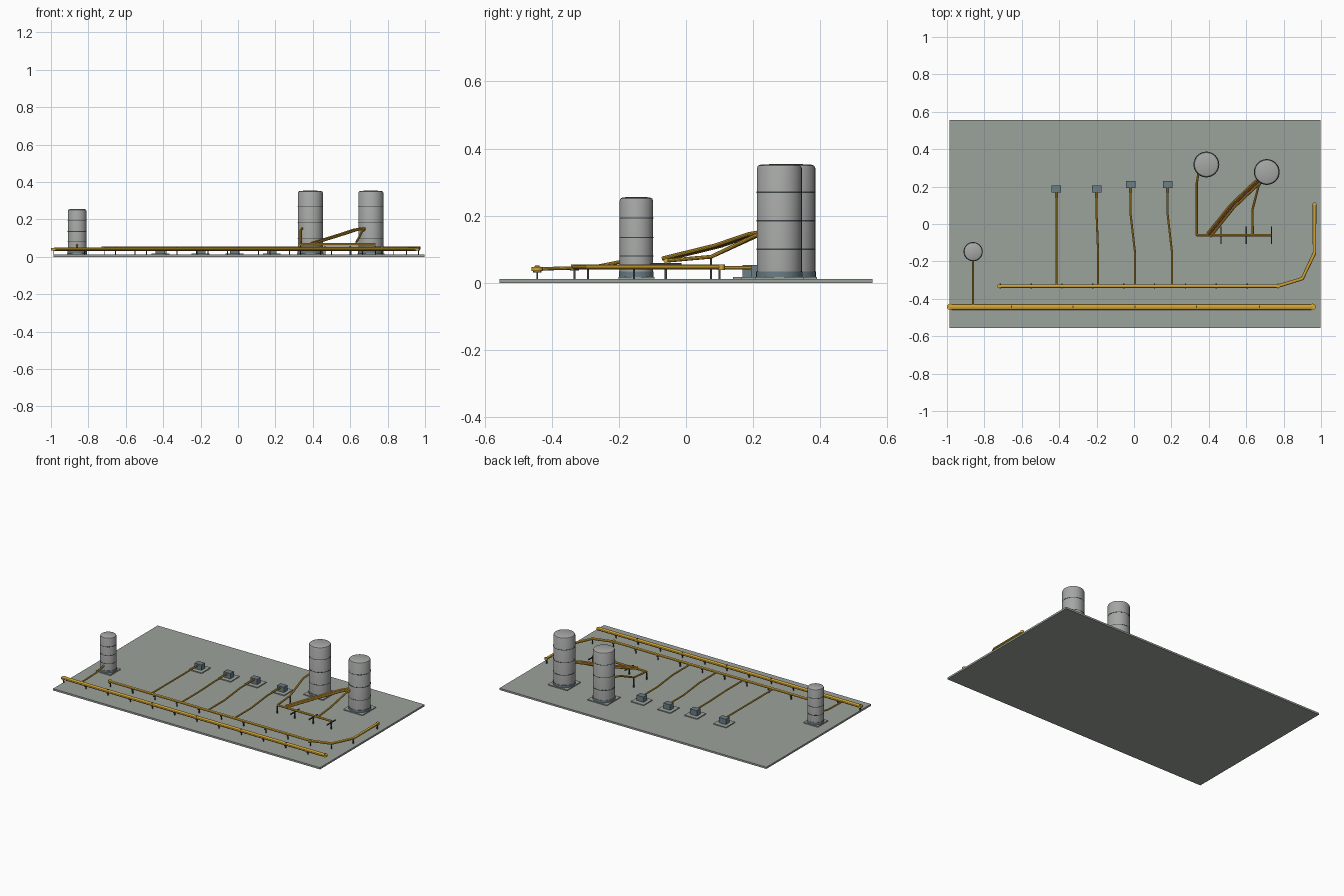
import bpy, bmesh, math
from mathutils import Matrix

if "Cube" in bpy.data.objects:
    bpy.data.objects.remove(bpy.data.objects["Cube"])


def material(name, rgb):
    m = bpy.data.materials.new(name)
    m.diffuse_color = (*rgb, 1)
    m.use_nodes = True
    m.node_tree.nodes["Principled BSDF"].inputs["Base Color"].default_value = m.diffuse_color
    return m


CONCRETE = material("concrete_grey", (0.33, 0.36, 0.33))
STEEL = material("tank_grey", (0.38, 0.39, 0.38))
YELLOW = material("pipe_yellow", (0.66, 0.38, 0.035))
DARK = material("support_dark", (0.05, 0.06, 0.065))
BLUE = material("pump_blue_grey", (0.15, 0.21, 0.24))
RED = material("hot_line_red", (0.45, 0.10, 0.03))


def add(name, mesh, mat, smooth=False):
    ob = bpy.data.objects.new(name, mesh)
    bpy.context.collection.objects.link(ob)
    mesh.materials.clear()
    mesh.materials.append(mat)
    if smooth:
        bpy.ops.object.select_all(action='DESELECT')
        ob.select_set(True)
        bpy.context.view_layer.objects.active = ob
        bpy.ops.object.shade_smooth_by_angle(angle=math.radians(35))
    return ob


def boxes(name, mat, items):
    """One object from (centre x, centre y, z low, z high, size x, size y) boxes."""
    bm = bmesh.new()
    for x, y, z0, z1, sx, sy in items:
        bmesh.ops.create_cube(bm, size=1, matrix=Matrix.Translation((x, y, (z0 + z1) / 2))
                              @ Matrix.Diagonal((sx, sy, z1 - z0, 1)))
    me = bpy.data.meshes.new(name)
    bm.to_mesh(me)
    bm.free()
    return add(name, me, mat)


def lathe(name, mat, cx, cy, profile, steps=32):
    bm = bmesh.new()
    vs = [bm.verts.new((r, 0, z)) for r, z in profile]
    es = [bm.edges.new(p) for p in zip(vs, vs[1:])]
    bmesh.ops.spin(bm, geom=vs + es, axis=(0, 0, 1), cent=(0, 0, 0),
                   angle=2 * math.pi, steps=steps)
    bmesh.ops.remove_doubles(bm, verts=bm.verts, dist=1e-5)
    bmesh.ops.recalc_face_normals(bm, faces=bm.faces)
    bmesh.ops.translate(bm, verts=bm.verts, vec=(cx, cy, 0))
    me = bpy.data.meshes.new(name)
    bm.to_mesh(me)
    bm.free()
    return add(name, me, mat, True)


def pipe(name, mat, pts, r, flat=1.0):
    """Round tube along a path; flat squashes its height about the first point."""
    cu = bpy.data.curves.new(name, 'CURVE')
    cu.dimensions = '3D'
    cu.bevel_depth = r
    cu.bevel_resolution = 3
    cu.use_fill_caps = True
    sp = cu.splines.new('POLY')
    sp.points.add(len(pts) - 1)
    for p, co in zip(sp.points, pts):
        p.co = (*co, 1)
    tmp = bpy.data.objects.new(name + "_path", cu)
    bpy.context.collection.objects.link(tmp)
    me = bpy.data.meshes.new_from_object(tmp.evaluated_get(bpy.context.evaluated_depsgraph_get()))
    bpy.data.objects.remove(tmp)
    z0 = pts[0][2]
    for v in me.vertices:
        v.co.z = z0 + (v.co.z - z0) * flat
    return add(name, me, mat, True)


def disc(name, mat, x, y, z, r, h):
    lathe(name, mat, x, y, [(0, z - h / 2), (r, z - h / 2), (r, z + h / 2), (0, z + h / 2)], 20)


SLAB = 0.012
PAD = 0.018

# Ground slab
boxes("ground_slab", CONCRETE, [(0.006, 0, 0, SLAB, 1.984, 1.11)])


# Tanks: pad, collar, domed shell and thin hoops
def tank(name, x, y, r, top, hoops):
    boxes(name + "_pad", CONCRETE, [(x, y, SLAB - 0.002, PAD, r * 2.15, r * 2.15)])
    lathe(name + "_collar", BLUE, x, y,
          [(0, PAD), (r * 1.03, PAD), (r * 1.03, PAD + 0.016), (0, PAD + 0.016)])
    lathe(name + "_shell", STEEL, x, y,
          [(0, PAD), (r, PAD), (r, top - 0.012), (r * 0.95, top - 0.005),
           (r * 0.8, top - 0.001), (0, top)])
    for z in hoops:
        h, q = 0.0018, r * 1.015
        lathe(name + "_hoop", DARK, x, y, [(r * .99, z - h), (q, z - h), (q, z + h), (r * .99, z + h)])


tank("tall_tank_left", 0.387, 0.318, 0.067, 0.354, (0.10, 0.185, 0.27))
tank("tall_tank_right", 0.71, 0.278, 0.067, 0.354, (0.10, 0.185, 0.27))
tank("small_tank", -0.86, -0.148, 0.05, 0.256, (0.08, 0.135, 0.193))

# Pumps on pads with their branch lines
HEAD_Y, HEAD_Z = -0.332, 0.047
for px, py, hx in ((-0.415, 0.187, -0.415), (-0.2, 0.187, -0.192),
                   (-0.018, 0.212, 0.005), (0.18, 0.212, 0.203)):
    boxes("pump_pad", CONCRETE, [(px, py, SLAB - 0.002, PAD, 0.095, 0.095)])
    boxes("pump", BLUE, [(px, py, PAD, 0.054, 0.05, 0.038)])
    pipe("branch_pipe", YELLOW, [(hx, HEAD_Y, 0.045), (hx, -0.15, 0.045),
                                 (px, 0.05, 0.045), (px, py - 0.015, 0.045)], 0.0055)

# Main line along the front edge
MAIN_Y, MAIN_Z = -0.443, 0.041
pipe("main_pipe", YELLOW, [(-0.985, MAIN_Y, MAIN_Z), (0.955, MAIN_Y, MAIN_Z)], 0.016, 0.6)
for x in (-0.983, 0.955):
    disc("main_pipe_end", YELLOW, x, MAIN_Y, MAIN_Z, 0.017, 0.012)

# Header with its bend on the right
header = [(-0.72, HEAD_Y, HEAD_Z), (0.77, HEAD_Y, HEAD_Z), (0.90, -0.292, HEAD_Z),
          (0.965, -0.155, HEAD_Z), (0.965, 0.105, HEAD_Z)]
pipe("header_pipe", YELLOW, header, 0.0095, 0.8)
for i in (0, 1, 4):
    disc("header_joint", YELLOW, header[i][0], header[i][1], HEAD_Z, 0.0105, 0.016)

# Line from small tank to main line
pipe("small_tank_pipe", YELLOW, [(-0.86, -0.43, 0.042), (-0.86, -0.28, 0.046),
                                 (-0.86, -0.19, 0.064)], 0.0055)

# Posts with saddles under main line and header
posts = []
for y, z, x0, n in ((MAIN_Y, 0.035, -0.985, 12), (HEAD_Y, 0.041, -0.715, 10)):
    for i in range(n):
        x = x0 + 0.165 * i
        posts += [(x, y, SLAB, z, 0.005, 0.005), (x, y, z - 0.004, z, 0.007, 0.026)]
posts += [(x, y, SLAB, 0.042, 0.005, 0.005) for x, y in ((0.90, -0.292), (0.965, -0.155), (0.965, 0.1))]
boxes("pipe_supports", DARK, posts)
boxes("main_pipe_clamps", DARK, [(x, MAIN_Y, 0.032, 0.0525, 0.005, 0.012)
                                 for x in (-0.655, -0.325, 0.005, 0.335, 0.67)])

# Tank manifold with risers
RY, RZ = -0.06, 0.066
pipe("manifold_pipe", YELLOW, [(0.335, RY, RZ), (0.735, RY, RZ)], 0.007)
pipe("left_riser", YELLOW, [(0.335, RY, RZ), (0.335, 0.075, 0.078), (0.335, 0.215, 0.142),
                            (0.345, 0.275, 0.153)], 0.006)
pipe("right_riser", YELLOW, [(0.635, RY, RZ), (0.633, 0.075, 0.078), (0.665, 0.2, 0.138),
                             (0.685, 0.24, 0.15)], 0.006)

# Slanted pipe bundle: two yellow lines around a red one
for off, mat, r in ((-0.012, YELLOW, 0.0065), (0, RED, 0.005), (0.012, YELLOW, 0.0065)):
    path = [(0.40, RY, 0.073), (0.525, 0.095, 0.111), (0.63, 0.195, 0.145), (0.675, 0.235, 0.152)]
    pipe("slanted_pipe", mat, [(x + off * 0.72, y - off * 0.7, z) for x, y, z in path], r)

# Cross frames below the manifold
frames = []
for x in (0.465, 0.60, 0.735):
    frames.append((x, RY, 0.053, 0.059, 0.007, 0.092))
    frames.append((x, RY, SLAB, 0.055, 0.007, 0.007))
boxes("manifold_frames", DARK, frames)
boxes("manifold_post", DARK, [(0.335, RY, SLAB, 0.06, 0.006, 0.006),
                              (0.335, 0.075, SLAB, 0.073, 0.006, 0.006)])
